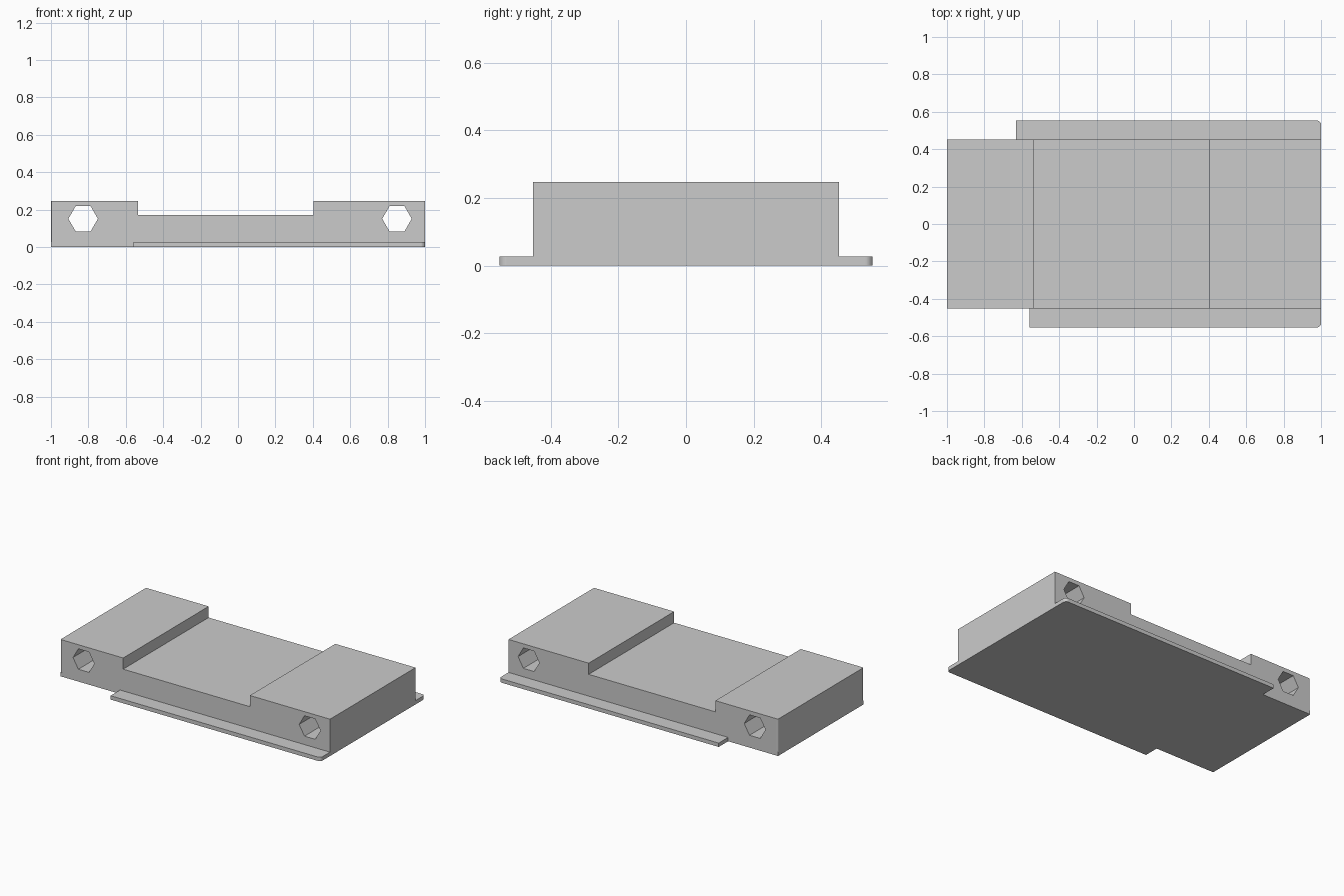
import bpy, bmesh, math
from mathutils import Vector

if "Cube" in bpy.data.objects:
    bpy.data.objects.remove(bpy.data.objects["Cube"])

HALF_W, FLANGE_W = 0.453, 0.553
PLATE_T, MID_Z, TOP_Z = 0.026, 0.172, 0.247

grey = bpy.data.materials.new("plain grey")
grey.use_nodes = True
colour = (0.6, 0.6, 0.6, 1)
grey.diffuse_color = colour
grey.node_tree.nodes["Principled BSDF"].inputs["Base Color"].default_value = colour


def prism(name, outline, direction, rounded=None, radius=0.01):
    """Extrude an outline; round the edges whose midpoint passes the test."""
    bm = bmesh.new()
    face = bm.faces.new([bm.verts.new(p) for p in outline])
    out = bmesh.ops.extrude_face_region(bm, geom=[face])
    moved = [v for v in out["geom"] if isinstance(v, bmesh.types.BMVert)]
    bmesh.ops.translate(bm, verts=moved, vec=direction)
    if rounded:
        edges = [e for e in bm.edges
                 if abs((e.verts[0].co - e.verts[1].co).normalized().z) > 0.99
                 and rounded((e.verts[0].co + e.verts[1].co) / 2)]
        bmesh.ops.bevel(bm, geom=edges, offset=radius, segments=5,
                        profile=0.5, affect='EDGES')
    bmesh.ops.recalc_face_normals(bm, faces=bm.faces)
    mesh = bpy.data.meshes.new(name)
    bm.to_mesh(mesh)
    bm.free()
    mesh.materials.append(grey)
    obj = bpy.data.objects.new(name, mesh)
    bpy.context.collection.objects.link(obj)
    return obj


# Base plate with side flanges of different length
plate_xy = [(-1, -HALF_W), (-0.558, -HALF_W), (-0.558, -FLANGE_W), (1, -FLANGE_W),
            (1, FLANGE_W), (-0.63, FLANGE_W), (-0.63, HALF_W), (-1, HALF_W)]
prism("base_plate", [(x, y, 0) for x, y in plate_xy], Vector((0, 0, PLATE_T)),
      lambda m: m.x > 0.9, 0.022)

# Body block with a shallow recess between two raised ends
body_xz = [(-1, PLATE_T), (1, PLATE_T), (1, TOP_Z), (0.405, TOP_Z),
           (0.405, MID_Z), (-0.535, MID_Z), (-0.535, TOP_Z), (-1, TOP_Z)]
body = prism("body_block", [(x, -HALF_W, z) for x, z in body_xz],
             Vector((0, 2 * HALF_W, 0)), lambda m: m.x < -0.9, 0.01)

# Hexagonal holes running through both raised ends
for side, x in (("right", -0.828), ("left", 0.85)):
    ring = [(x + 0.079 * math.cos(math.radians(a)), -1,
             0.151 + 0.079 * math.sin(math.radians(a))) for a in range(0, 360, 60)]
    cutter = prism(side + "_hole_cutter", ring, Vector((0, 2, 0)))
    cutter.hide_render = True
    cutter.hide_set(True)
    cut = body.modifiers.new(side + " hole", 'BOOLEAN')
    cut.operation, cut.solver, cut.object = 'DIFFERENCE', 'EXACT', cutter
